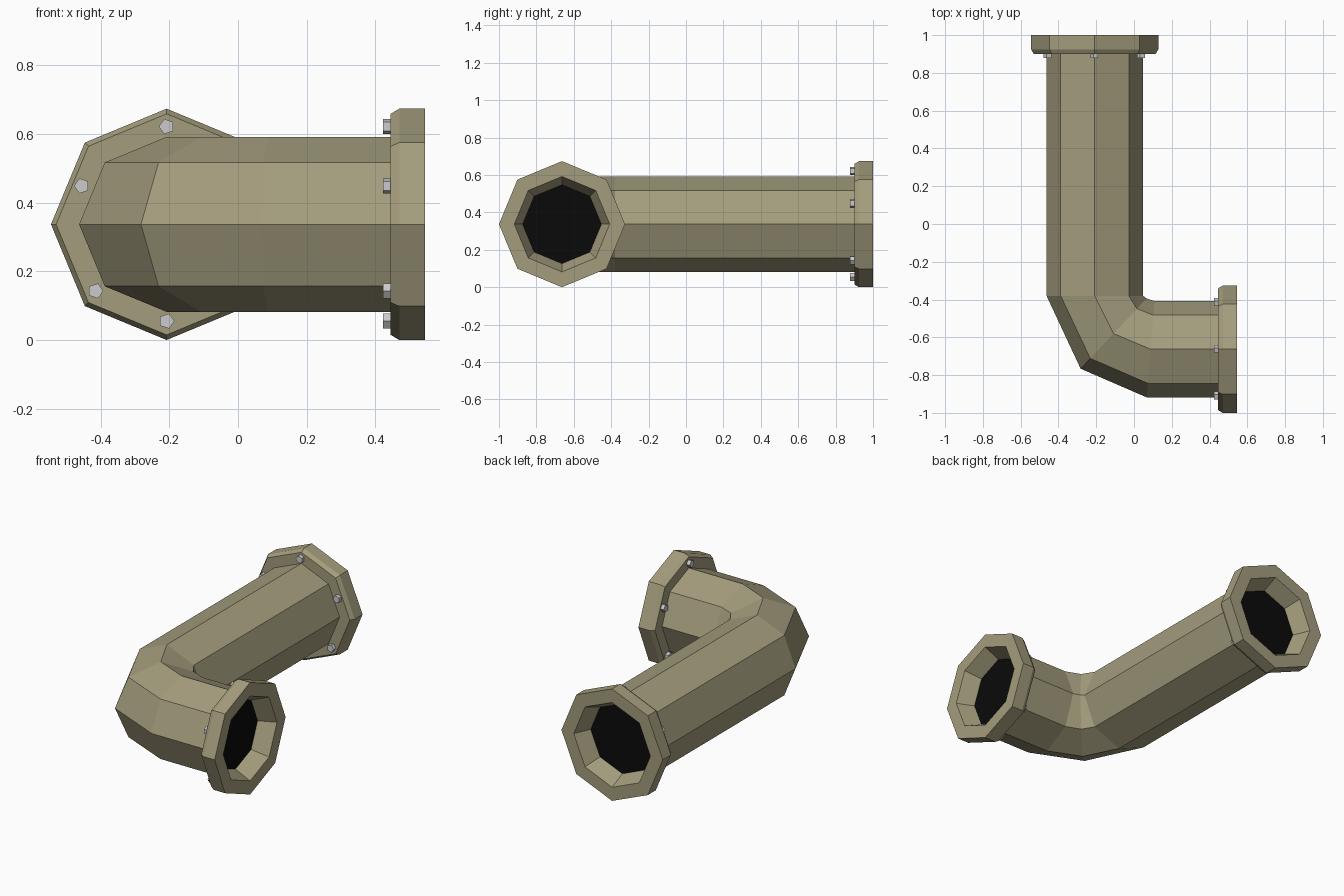
import bpy, bmesh
from math import cos, sin, pi, radians
from mathutils import Vector

if "Cube" in bpy.data.objects:
    bpy.data.objects.remove(bpy.data.objects["Cube"])

UP = Vector((0, 0, 1))
ZC = 0.337            # height of the pipe axis
R_PIPE, R_FLANGE = 0.255, 0.337


def material(name, rgb):
    m = bpy.data.materials.new(name)
    m.diffuse_color = (*rgb, 1)
    m.use_nodes = True
    m.node_tree.nodes["Principled BSDF"].inputs["Base Color"].default_value = m.diffuse_color
    return m


OLIVE = material("olive_metal", (0.37, 0.335, 0.205))
BLACK = material("dark_opening", (0.003, 0.003, 0.003))


def ring(center, side, r, n=8, start=0.0):
    side = Vector(side)
    return [Vector(center) + r * (side * cos(start + 2 * pi * i / n) + UP * sin(start + 2 * pi * i / n))
            for i in range(n)]


def loft(name, rings, mat=None, closed=False, cap=False):
    bm = bmesh.new()
    vs = [[bm.verts.new(p) for p in r] for r in rings]
    pairs = list(zip(vs, vs[1:])) + ([(vs[-1], vs[0])] if closed else [])
    for a, b in pairs:
        n = len(a)
        for i in range(n):
            bm.faces.new((a[i], a[(i + 1) % n], b[(i + 1) % n], b[i]))
    if cap:
        for r in ([vs[0], vs[-1]] if len(vs) > 1 else [vs[0]]):
            bm.faces.new(r)
    if len(vs) > 1:
        bmesh.ops.recalc_face_normals(bm, faces=bm.faces)
    me = bpy.data.meshes.new(name)
    bm.to_mesh(me)
    bm.free()
    if mat:
        me.materials.append(mat)
    ob = bpy.data.objects.new(name, me)
    bpy.context.collection.objects.link(ob)
    return ob


# Bent octagonal pipe: long leg, mitred elbow, short leg
XL, YS = -0.208, -0.663
stations = [((XL, 0.91), (1, 0)), ((XL, -0.38), (1, 0)),
            ((-0.108, -0.58), (0.685, 0.73)),
            ((0.088, YS), (0.08, 1)), ((0.455, YS), (0, 1))]
loft("bent_pipe", [ring((x, y, ZC), (sx, sy, 0), R_PIPE) for (x, y), (sx, sy) in stations], OLIVE)


def pipe_end(name, face, axis):
    face, axis = Vector(face), Vector(axis)
    side = UP.cross(axis)
    # Flange collar with chamfered back and tapering mouth
    profile = [(0.21, -0.1), (0.322, -0.1), (R_FLANGE, -0.075), (R_FLANGE, 0), (R_PIPE, 0)]
    loft(name + "_flange", [ring(face + axis * d, side, r) for r, d in profile], OLIVE, closed=True)
    # Dark plate at the bottom of the mouth
    loft(name + "_opening", [ring(face - axis * 0.098, side, 0.213)], BLACK, cap=True)
    # Five-sided bolts on the back of the flange
    spots = [(0, 0.285), (0, -0.282)] + [(s * a, b) for s in (-1, 1) for a, b in ((0.247, 0.112), (0.207, -0.194))]
    for i, (a, b) in enumerate(spots):
        p = face + side * a + UP * b
        loft(f"{name}_bolt_{i + 1}",
             [ring(p - axis * d, side, 0.023, 5, radians(36 * i)) for d in (0.095, 0.122)], cap=True)


pipe_end("long_end", (XL, 1, ZC), (0, 1, 0))
pipe_end("short_end", (0.545, YS, ZC), (1, 0, 0))
